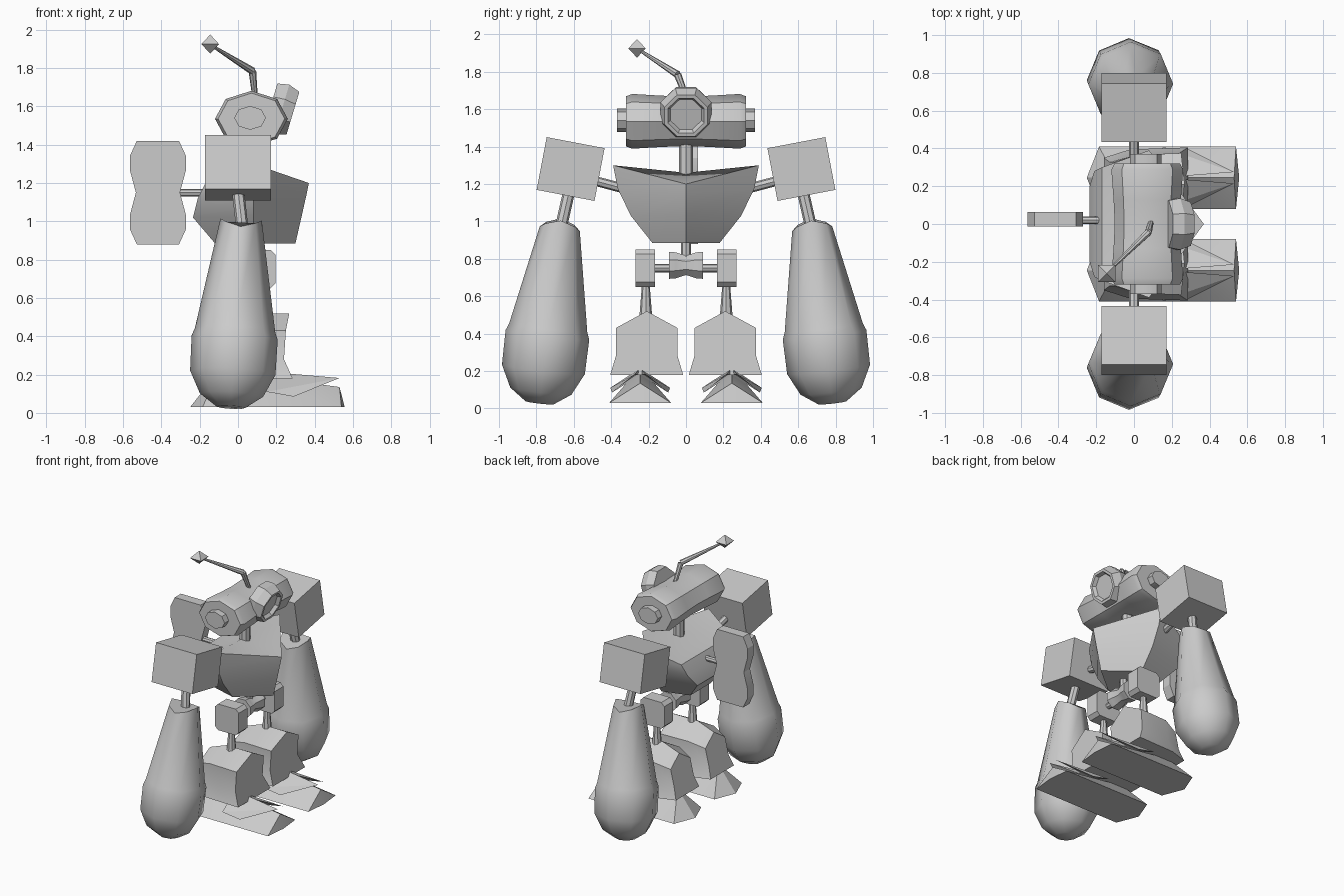
import bpy, bmesh, math
from mathutils import Vector, Matrix

cube = bpy.data.objects.get("Cube")
if cube:
    bpy.data.objects.remove(cube)

grey = bpy.data.materials.new("plain grey")
grey.use_nodes = True
COLOUR = (0.6, 0.6, 0.6, 1)
grey.diffuse_color = COLOUR
grey.node_tree.nodes["Principled BSDF"].inputs["Base Color"].default_value = COLOUR


def finish(name, bm, angle=35):
    bmesh.ops.recalc_face_normals(bm, faces=bm.faces)
    mesh = bpy.data.meshes.new(name)
    bm.to_mesh(mesh)
    bm.free()
    ob = bpy.data.objects.new(name, mesh)
    bpy.context.collection.objects.link(ob)
    mesh.materials.append(grey)
    bpy.ops.object.select_all(action='DESELECT')
    ob.select_set(True)
    bpy.context.view_layer.objects.active = ob
    bpy.ops.object.shade_smooth_by_angle(angle=math.radians(angle))
    return ob


def loft(name, rings, peak=None, angle=35):
    """Skin closed rings of points; the last ring may close to a peak."""
    bm = bmesh.new()
    rows = [[bm.verts.new(p) for p in ring] for ring in rings]
    n = len(rows[0])
    for a, b in zip(rows, rows[1:]):
        for i in range(n):
            bm.faces.new((a[i], a[(i + 1) % n], b[(i + 1) % n], b[i]))
    bm.faces.new(rows[0])
    if peak:
        top = bm.verts.new(peak)
        for i in range(n):
            bm.faces.new((rows[-1][i], rows[-1][(i + 1) % n], top))
    else:
        bm.faces.new(rows[-1])
    return finish(name, bm, angle)


def hull(name, points):
    bm = bmesh.new()
    for p in points:
        bm.verts.new(p)
    bmesh.ops.convex_hull(bm, input=bm.verts)
    return finish(name, bm, 20)


def lathe(name, start, end, profile, sides=8, squash=1, saddle=0, turn=0, angle=40):
    """Turn (fraction along axis, radius) pairs about the axis start-end."""
    start, end = Vector(start), Vector(end)
    axis = end - start
    d = axis.normalized()
    side = Vector((1, 0, 0)) if abs(d.x) < 0.7 else Vector((0, 1, 0))
    u = (side - d * side.dot(d)).normalized()
    v = d.cross(u) * squash
    rings = []
    for k, (t, r) in enumerate(profile):
        ring = []
        for i in range(sides):
            a = turn + math.tau * i / sides
            lift = -saddle * math.cos(2 * a) if k == 0 else 0
            ring.append(start + axis * t + d * lift + (u * math.cos(a) + v * math.sin(a)) * r)
        rings.append(ring)
    return loft(name, rings, angle=angle)


def rod(name, start, end, r0, r1=None):
    return lathe(name, start, end, [(0, r0), (1, r1 or r0)], 8)


def box(name, centre, size, tilt=0):
    bm = bmesh.new()
    place = Matrix.Translation(centre) @ Matrix.Rotation(tilt, 4, 'X') @ Matrix.Diagonal((*size, 1))
    bmesh.ops.create_cube(bm, size=1, matrix=place)
    return finish(name, bm)


def slab(name, outline, y0, y1, angle=30):
    """Extrude an x-z outline along y."""
    return loft(name, [[(x, y, z) for x, z in outline] for y in (y0, y1)], angle=angle)


# torso: five-sided bowl with a pointed front and a saddle-shaped top
def torso_ring(front, zf, sx, sy, zs, bx, by, zb):
    return [(front, 0, zf), (sx, sy, zs), (bx, by, zb), (bx, -by, zb), (sx, -sy, zs)]


loft("torso", [
    torso_ring(.30, .885, .08, .18, .885, -.12, .12, .885),
    torso_ring(.333, 1.03, .08, .295, 1.03, -.235, .20, 1.02),
    torso_ring(.36, 1.15, .08, .365, 1.175, -.21, .28, 1.12),
    torso_ring(.37, 1.20, .08, .39, 1.30, -.17, .30, 1.20),
], peak=(.05, 0, 1.26))
rod("neck", (.06, 0, 1.22), (.06, 0, 1.44), .038)

# head: waisted drum lying across, with end caps
half = [(0, .174), (.05, .19), (.3, .178), (.5, .172)]
drum = half + [(1 - t, r) for t, r in reversed(half[:-1])]
lathe("head", (.07, -.32, 1.535), (.07, .32, 1.535), drum, 8, squash=.77)
lathe("ear_caps", (.063, -.37, 1.54), (.063, .37, 1.54), [(0, .083), (1, .083)], 8, squash=.75)

# eye: short tilted barrel with a recessed lens
lathe("eye", (.17, 0, 1.60), (.287, 0, 1.565),
      [(0, .135), (.5, .148), (1, .125), (1, .105), (.8, .09)], 8, turn=math.pi / 8, angle=25)

# antenna with a diamond tip
base, bend, tip = (.09, .01, 1.64), (.075, -.045, 1.785), (-.125, -.24, 1.91)
rod("antenna_base", base, bend, .014, .02)
rod("antenna_rod", bend, tip, .02, .008)
bx, by, bz = -.145, -.262, 1.925
hull("antenna_tip", [(bx + i * .046, by + j * .046, bz) for i in (-1, 1) for j in (-1, 1)]
     + [(bx, by, bz + .05), (bx, by, bz - .05)])

# wind-up key on the back
quarter = [(.11, .27), (.147, .19), (.147, .12), (.115, 0)]
right = quarter + [(x, -z) for x, z in reversed(quarter[:-1])]
key = right + [(-x, z) for x, z in reversed(right)]
slab("back_key", [(x - .418, z + 1.15) for x, z in key], -.012, .063, 20)
rod("key_shaft", (-.33, .02, 1.15), (-.17, .02, 1.15), .02)

# pelvis spool and axle
rod("waist_stem", (.095, 0, .80), (.095, 0, .93), .027)
lathe("pelvis", (.095, -.09, .765), (.095, .09, .765),
      [(0, .078), (.2, .075), (.5, .056), (.8, .075), (1, .078)], 8, turn=math.pi / 8)
rod("hip_axle", (.095, -.19, .75), (.095, .19, .75), .022)

for s, label in ((1, "left"), (-1, "right")):
    # shoulder and arm
    box(label + "_shoulder", (0, s * .617, 1.28), (.345, .315, .287), s * math.radians(10.8))
    rod(label + "_shoulder_rod", (0, s * .33, 1.175), (0, s * .50, 1.22), .026)
    rod(label + "_arm_rod", (0, s * .625, 1.16), (.025, s * .675, .94), .032)
    lathe(label + "_forearm", (.015, s * .672, .985), (-.038, s * .785, .015),
          [(0, .108), (.57, .21), (.61, .225), (.80, .223), (.92, .165), (.985, .075)],
          8, saddle=.025, angle=50)

    # hip block with clipped corners, and leg
    w, h, c = .10, .10, .025
    corner = [(w, h - c), (w - c, h)]
    upper = corner + [(-x, z) for x, z in reversed(corner)]
    ring = upper + [(-x, -z) for x, z in upper]
    slab(label + "_hip", [(x + .095, z + .75) for x, z in ring], s * .165, s * .27)
    rod(label + "_leg", (.095, s * .215, .67), (.095, s * .215, .47), .02, .036)

    # ankle shell: gabled hood, flared at the bottom front, rounded behind
    def hood(xs, wide, tall):
        side = [(xs[1], .165, .43), (xs[2], .165, .28), (xs[3], .195, .18)]
        pts = [(xs[0], 0, .52)] + side + [(x, -y, z) for x, y, z in reversed(side)]
        return [(x, s * .21 + y * wide, .18 + (z - .18) * tall) for x, y, z in pts]

    loft(label + "_ankle", [hood((.268, .25, .24, .285), 1, 1),
                            hood((.05, .02, .0, -.02), .95, 1),
                            hood((-.09, -.10, -.13, -.16), .72, .85)], angle=40)

    # foot: flat sole with a ridged top, and a roof plate over the toe
    y = s * .245
    sole = [(-.185, .165), (.54, .165)]
    hull(label + "_foot", [(-.25, y, .03), (.557, y, .03), (-.1, y, .22), (.2, y, .17), (.53, y, .135)]
         + [(x, y + m * d, .03) for x, d in sole for m in (-1, 1)])
    for m in (-1, 1):
        hull(label + "_toe_plate", [(.15, y, .215), (.15, y, .18), (.53, y + m * .03, .182),
                                    (.15, y + m * .16, .11), (.29, y + m * .15, .085)])
